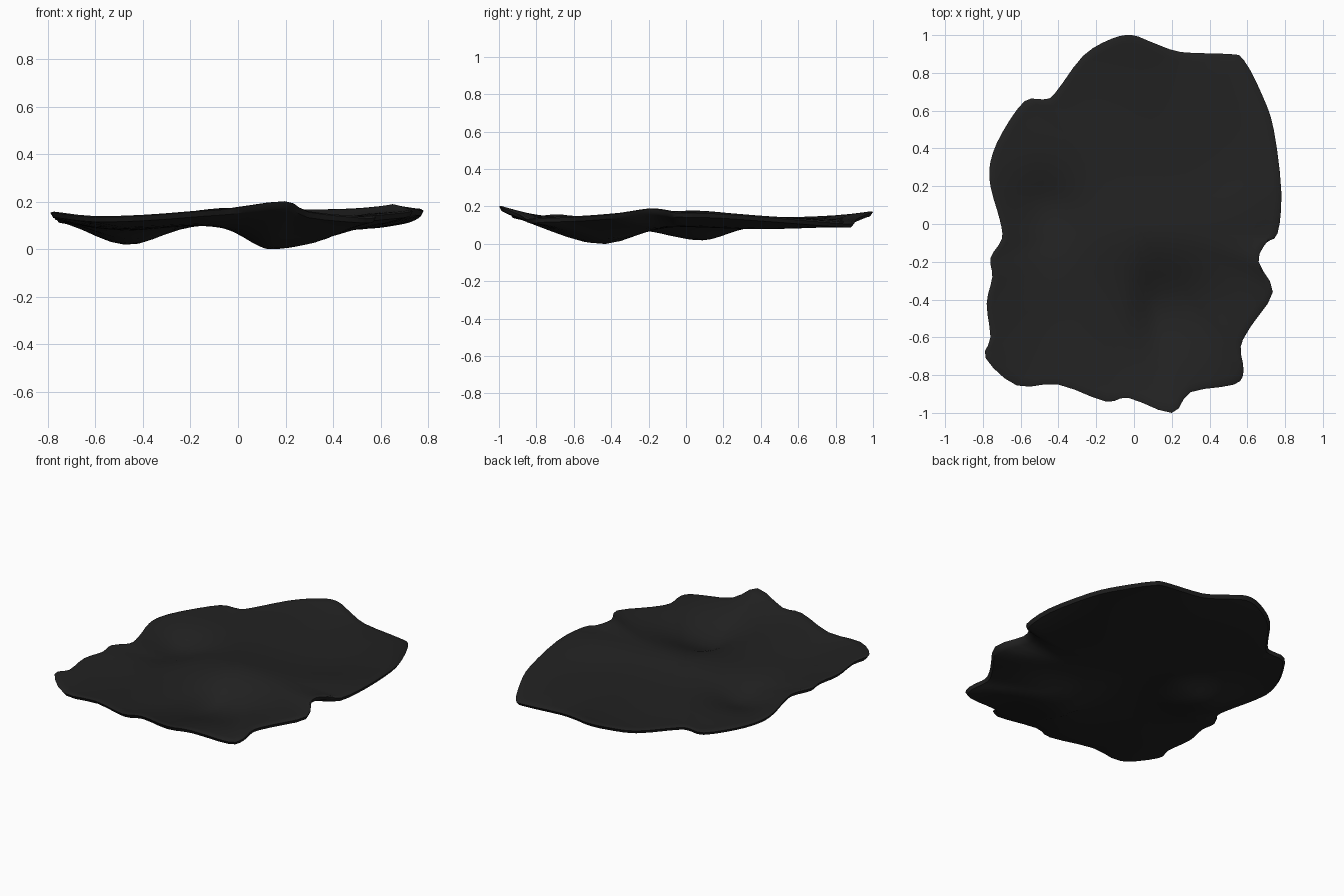
import bpy, bmesh, math

if "Cube" in bpy.data.objects:
    bpy.data.objects.remove(bpy.data.objects["Cube"])

# Rim outline of the slab: x, y, height
RIM = [
    (.78, .17, .17), (.74, .5, .145), (.68, .68, .13), (.58, .87, .115), (.5, .9, .12),
    (.25, .91, .14), (.1, .96, .165), (-.01, 1, .18), (-.12, .98, .175), (-.27, .89, .155),
    (-.42, .69, .14), (-.48, .66, .14), (-.58, .65, .135), (-.7, .48, .135), (-.76, .33, .14),
    (-.76, .2, .145), (-.71, .02, .14), (-.7, -.08, .14), (-.76, -.18, .15), (-.75, -.28, .15),
    (-.78, -.42, .155), (-.76, -.6, .155), (-.785, -.71, .165), (-.62, -.855, .145),
    (-.4, -.85, .15), (-.15, -.94, .17), (-.03, -.92, .18), (.2, -1, .21), (.3, -.89, .165),
    (.53, -.85, .14), (.58, -.78, .145), (.565, -.65, .15), (.62, -.54, .155),
    (.735, -.36, .17), (.66, -.2, .195), (.7, -.1, .185), (.76, -.05, .175)]


def smooth_loop(pts, steps):
    """Closed Catmull-Rom curve through the points."""
    out, n = [], len(pts)
    for i in range(n):
        a, b, c, d = (pts[(i + k) % n] for k in (-1, 0, 1, 2))
        for s in range(steps):
            t = s / steps
            out.append(tuple(
                .5 * (2 * q + (r - p) * t + (2 * p - 5 * q + 4 * r - u) * t * t
                      + (3 * q - p - 3 * r + u) * t ** 3)
                for p, q, r, u in zip(a, b, c, d)))
    return out


def bump(x, y, cx, cy, left, right, front, back):
    dx = (x - cx) / (left if x < cx else right)
    dy = (y - cy) / (front if y < cy else back)
    return math.exp(-dx * dx - dy * dy)


# Hollows shared by the upper and lower faces
def hollow(x, y):
    return (.1 * bump(x, y, .14, -.45, .14, .32, .32, .23)
            + .085 * bump(x, y, -.48, .08, .23, .19, .25, .19)
            + .02 * bump(x, y, -.5, -.45, .25, .2, .3, .3)
            + .02 * bump(x, y, .45, .4, .3, .25, .4, .4))


def top_z(x, y):
    return (.152 + .03 * x - .8 * hollow(x, y)
            + .028 * bump(x, y, .1, -.06, .4, .4, .2, .2)
            + .022 * bump(x, y, .63, .08, .2, .2, .2, .2))


def bottom_z(x, y):
    return .107 - hollow(x, y) + .01 * bump(x, y, -.12, -.1, .15, .15, .3, .3)


LOOP = smooth_loop(RIM, 3)
n = len(LOOP)
bm = bmesh.new()


def ring(t, height, power, drop):
    verts = []
    for x, y, z in LOOP:
        w = t ** power
        px, py = x * t, y * t
        verts.append(bm.verts.new((px, py, height(px, py) * (1 - w) + (z + drop) * w)))
    return verts


# Rings run out over the upper face, round the rim and back underneath
rings = [ring(t, top_z, 5, .006)
         for t in (.08, .16, .24, .32, .4, .48, .56, .64, .72, .8, .88, .95, .985)]
rings.append(ring(1, top_z, 5, 0))
rings += [ring(t, bottom_z, 6, -.018)
          for t in (.985, .95, .88, .8, .72, .64, .56, .48, .4, .32, .24, .16, .08)]
for a, b in zip(rings, rings[1:]):
    for i in range(n):
        j = (i + 1) % n
        bm.faces.new((a[i], b[i], b[j], a[j]))
for r, h in ((rings[0], top_z), (rings[-1], bottom_z)):
    c = bm.verts.new((0, 0, h(0, 0)))
    for i in range(n):
        bm.faces.new((c, r[i], r[(i + 1) % n]))
bmesh.ops.recalc_face_normals(bm, faces=bm.faces)

# Rest the lowest lump on the ground
low = min(v.co.z for v in bm.verts)
for v in bm.verts:
    v.co.z -= low
mesh = bpy.data.meshes.new("rock_slab")
bm.to_mesh(mesh)
bm.free()
slab = bpy.data.objects.new("rock_slab", mesh)
bpy.context.collection.objects.link(slab)

mat = bpy.data.materials.new("dark_stone")
mat.diffuse_color = (.016, .016, .016, 1)
mat.use_nodes = True
mat.node_tree.nodes["Principled BSDF"].inputs["Base Color"].default_value = mat.diffuse_color
mesh.materials.append(mat)
bpy.context.view_layer.objects.active = slab
slab.select_set(True)
bpy.ops.object.shade_smooth_by_angle(angle=math.radians(40))
